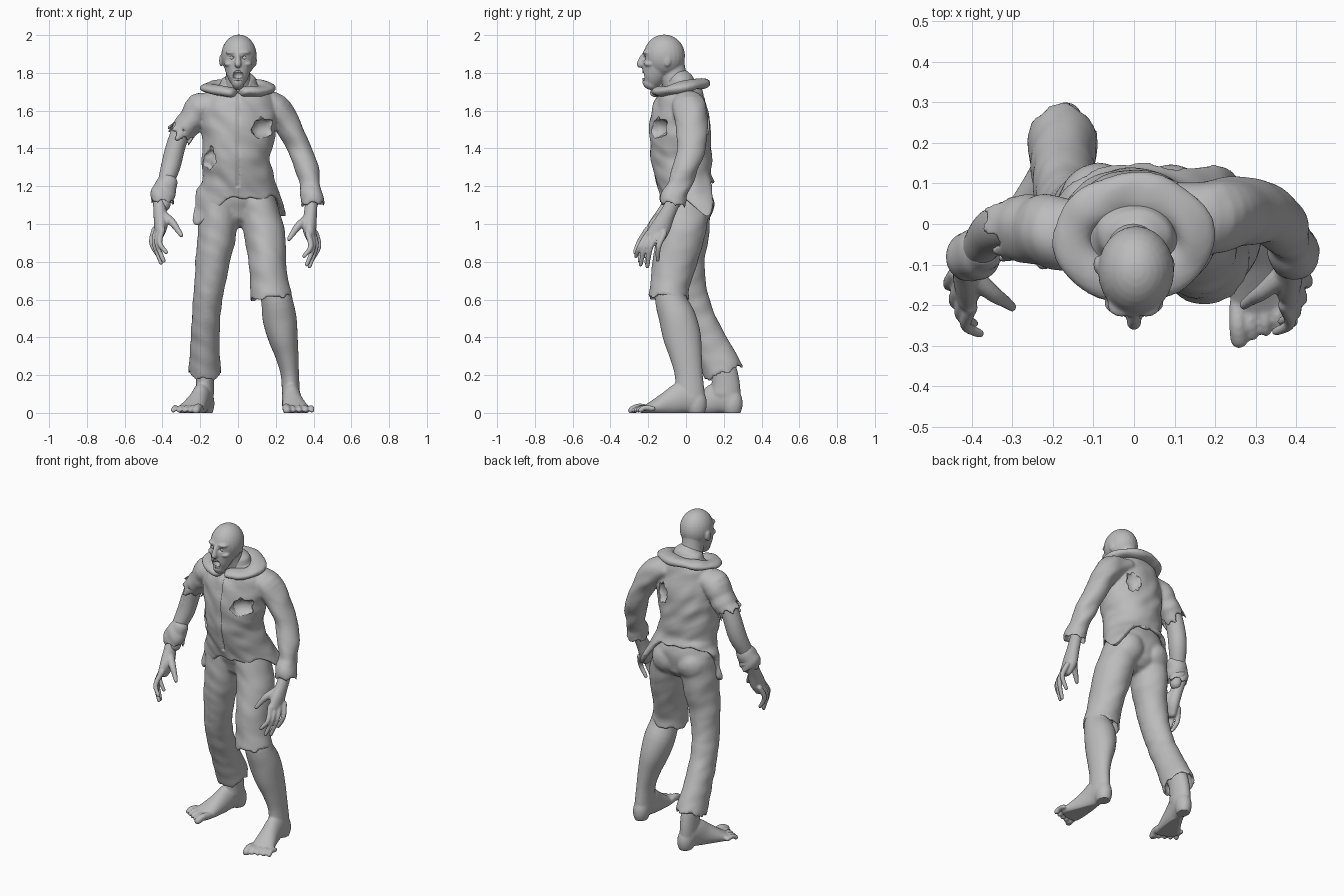
import bpy
import bmesh
from math import sin, cos, exp, pi, radians
from mathutils import Vector, Matrix, noise

if "Cube" in bpy.data.objects:
    bpy.data.objects.remove(bpy.data.objects["Cube"])
X, Y, Z = Vector((1, 0, 0)), Vector((0, 1, 0)), Vector((0, 0, 1))
GREY = (0.5, 0.5, 0.5, 1)
grey = bpy.data.materials.new("plain_grey")
grey.use_nodes = True
grey.diffuse_color = GREY
grey.node_tree.nodes["Principled BSDF"].inputs["Base Color"].default_value = GREY

def spline(points, steps=4):
    """Smooth path through points of (x, y, z, radius, radius)."""
    p = [Vector(q) for q in points]
    p = [p[0]] + p + [p[-1]]
    path = []
    for a, b, c, d in zip(p, p[1:], p[2:], p[3:]):
        for u in [k / steps for k in range(steps)]:
            path.append(b + (c - a) * (u / 2) + (a * 2 - b * 5 + c * 4 - d) * (u * u / 2)
                        + ((b - c) * 3 + d - a) * (u ** 3 / 2))
    return path + [p[-1]]

def tube(bm, points, ref=Y, hem=None, sides=28):
    """Loft along a path; second radius lies along ref. Ends are round, or a hollow hem."""
    path = spline(points)
    last = len(path) - 1
    rows = []
    for i, p in enumerate(path):
        t = Vector((path[min(i + 1, last)] - path[max(i - 1, 0)])[:3]).normalized()
        rows.append((Vector(p[:3]), t, p[3], p[4], {last: 1, last - 1: 0.5}.get(i, 0)))

    def dome(row, sign):
        c, t, r, q, _ = row
        return [(c + t * sign * min(r, q) * sin(a), t, r * cos(a), q * cos(a), 0) for a in (0.5, 1, 1.4)]

    start, end = dome(rows[0], -1)[::-1], dome(rows[-1], 1)
    if hem:
        end = [(c, t, r * 0.86, q * 0.86, w) for c, t, r, q, w in (rows[-1], rows[-5])]
    rings = []
    for c, t, r, q, w in start + rows + end:
        depth = (ref - t * t.dot(ref)).normalized()
        side = depth.cross(t)
        ring = []
        for a in [2 * pi * k / sides for k in range(sides)]:
            drop = hem(a) * w if hem and w else 0
            ring.append(bm.verts.new(c + t * drop + (side * r * cos(a) + depth * q * sin(a)) * (1 + 1.7 * drop)))
        rings.append(ring)
    for lo, hi in zip(rings, rings[1:]):
        for k in range(sides):
            bm.faces.new((lo[k - 1], lo[k], hi[k], hi[k - 1]))
    bm.faces.new(rings[0])
    bm.faces.new(rings[-1])

def ball(bm, centre, size):
    m = Matrix.Translation(centre) @ Matrix.Diagonal((*size, 1))
    bmesh.ops.create_uvsphere(bm, u_segments=24, v_segments=16, radius=1, matrix=m)

def carve(v, centre, size, ragged):
    """Push a vertex out of an ellipsoid to leave a hollow."""
    d = Vector([(a - b) / s for a, b, s in zip(v.co, centre, size)])
    edge = 1 + ragged * noise.noise(d.normalized() * 2)
    if 0 < d.length < edge:
        v.co = Vector([b + a * s for a, b, s in zip(d.normalized() * edge, centre, size)])

def sculpt(name, bm, voxel=0.01, hollows=(), folds=0, ragged=0, smooth=2, tweak=None):
    """Fuse the pieces into one skin, then soften, hollow out and wrinkle it."""
    bmesh.ops.recalc_face_normals(bm, faces=bm.faces)
    mesh = bpy.data.meshes.new(name)
    bm.to_mesh(mesh)
    ob = bpy.data.objects.new(name, mesh)
    bpy.context.collection.objects.link(ob)
    mod = ob.modifiers.new("fuse", 'REMESH')
    mod.mode, mod.voxel_size = 'VOXEL', voxel
    fused = bpy.data.meshes.new_from_object(ob.evaluated_get(bpy.context.evaluated_depsgraph_get()))
    ob.modifiers.clear()
    ob.data = fused
    bm.clear()
    bm.from_mesh(fused)
    for _ in range(smooth):
        bmesh.ops.smooth_vert(bm, verts=bm.verts, factor=0.5, use_axis_x=True, use_axis_y=True, use_axis_z=True)
    bm.normal_update()
    for v in bm.verts:
        x, y, z = v.co
        v.co += v.normal * folds * noise.noise(Vector((x * 9, y * 9, z * 14 + x * 8)))
        for centre, size in hollows:
            carve(v, centre, size, ragged)
        if tweak:
            tweak(v)
        v.co.z = max(v.co.z, 0)
    bm.to_mesh(fused)
    bm.free()
    fused.materials.append(grey)
    fused.shade_smooth()

def mirrored(points, shift=0):
    return [(-p[0], p[1] + shift, *p[2:]) for p in points]

def frayed(a):
    return 0.008 * sin(5 * a) + 0.005 * sin(11 * a + 1)

def tattered(a):
    return 0.02 * sin(3 * a) + 0.016 * sin(8 * a + 2)

def flap(a, degrees, narrow):
    return 0.16 * exp((cos(a - radians(degrees)) - 1) * narrow)

def coat_hem(a):
    return frayed(a) + flap(a, -35, 12) + flap(a, 160, 9)

def zip_groove(v):
    if abs(v.co.x) < 0.007 and v.co.y < -0.08 and v.co.z > 1.2:
        v.co.y += 0.012

# Jacket with one long and one torn sleeve, holed at chest, flank and back
ARM = [(.1, .01, 1.65, .06, .09), (.2, .02, 1.61, .08, .09), (.26, .03, 1.53, .07, .083), (.32, .03, 1.41, .062, .075)]
bm = bmesh.new()
tube(bm, [(0, -.025, 1.735, .1, .08), (0, -.02, 1.69, .165, .115), (0, -.03, 1.6, .2, .147), (0, -.03, 1.48, .195, .162),
          (-.01, -.025, 1.35, .18, .16), (0, -.012, 1.25, .187, .148), (0, .01, 1.18, .215, .15)], hem=coat_hem, sides=64)
tube(bm, ARM + [(.36, 0, 1.3, .06, .066), (.385, -.04, 1.2, .055, .06), (.39, -.06, 1.16, .062, .066),
                (.395, -.07, 1.1, .064, .068)], hem=frayed)
tube(bm, mirrored(ARM[:3] + [(.31, .03, 1.47, .073, .075)], -.04), hem=tattered, sides=48)
sculpt("jacket", bm, 0.008, [((.14, -.15, 1.51), (.068, .06, .058)), ((-.165, -.14, 1.34), (.052, .055, .07)),
                             ((.1, .115, 1.53), (.045, .045, .06))], 0.01, 0.4, 2, zip_groove)

# Flat collar, raised at the nape and open at the throat
bm = bmesh.new()
band = []
for a in [radians(12 + k * 336 / 12) for k in range(13)]:
    y = -cos(a)
    band.append((.154 * sin(a), -.036 + .11 * y, 1.721 + .024 * y, .05, .026))
tube(bm, band, ref=Z)
sculpt("collar", bm, 0.008, folds=0.012)

# Bare right forearm and its loose cuff
bm = bmesh.new()
tube(bm, mirrored([(.29, -.005, 1.53, .05, .055), (.33, -.01, 1.41, .052, .058), (.355, -.025, 1.31, .052, .056),
                   (.385, -.065, 1.2, .042, .045), (.39, -.085, 1.1, .034, .038)]))
sculpt("right_forearm", bm)
bm = bmesh.new()
tube(bm, mirrored([(.38, -.06, 1.21, .058, .06), (.395, -.075, 1.17, .065, .065), (.4, -.085, 1.11, .06, .062)]), hem=frayed)
sculpt("right_cuff", bm, 0.008, folds=0.015)

def hand(name, place):
    """Palm, four spread fingers and a thumb."""
    bm = bmesh.new()
    tube(bm, [(.39, -.06, 1.13, .032, .036), (.383, -.1, 1.05, .035, .042), (.378, -.135, .98, .037, .053),
              (.385, -.165, .93, .026, .052)])
    for k, (tip, low) in enumerate([(-.265, .83), (-.24, .785), (-.205, .775), (-.15, .81)]):
        root, out = -.2 + k * .028, k * .014
        tube(bm, [(.37 + out, root, .95, .016, .017), (.385 + out, (root + tip) / 2 - .012, .88, .0145, .0145),
                  (.35 + out, tip, low, .0115, .0115)], sides=14)
    tube(bm, [(.37, -.12, 1.03, .025, .027), (.32, -.165, .99, .021, .021), (.29, -.185, .95, .016, .016),
              (.27, -.2, .92, .012, .012)], sides=14)
    bm.transform(place)
    sculpt(name, bm, 0.006)

flip = Matrix.Scale(-1, 4, X)
hand("left_hand", Matrix())
hand("right_hand", Matrix.Translation((-.03, -.005, .02)) @ flip)

# Trousers: seat, a short torn left leg and a long right leg
bm = bmesh.new()
tube(bm, [(0, .01, 1.25, .16, .1), (0, .015, 1.16, .195, .125), (0, .02, 1.09, .17, .11)], sides=40)
for side in (-1, 1):
    ball(bm, (.09 * side, .055, 1.1), (.095, .095, .1))
tube(bm, [(.1, .01, 1.12, .1, .12), (.14, -.02, .95, .108, .12), (.155, -.06, .8, .1, .117), (.167, -.085, .68, .102, .103),
          (.175, -.09, .605, .113, .11)], hem=frayed, sides=40)
tube(bm, [(-.1, .01, 1.12, .1, .12), (-.112, .005, .95, .102, .118), (-.135, 0, .8, .09, .1), (-.16, .03, .6, .076, .09),
          (-.175, .11, .4, .077, .092), (-.175, .175, .27, .084, .103), (-.176, .2, .21, .088, .108)], hem=frayed, sides=40)
sculpt("trousers", bm, folds=0.005)

def foot(bm, place):
    """Heel, high instep and five toes."""
    ball(bm, (.28, .055, .05), (.047, .056, .08))
    tube(bm, [(.28, .04, .08, .08, .048), (.282, -.02, .08, .084, .05), (.288, -.08, .055, .07, .055),
              (.302, -.16, .028, .045, .068), (.315, -.21, .015, .028, .074)], ref=X)
    for k in range(5):
        x, r = .256 + k * .033, (.022 if k == 0 else .0145)
        tube(bm, [(x, -.2 + k * .006, .022, r, r), (x, -.25 + k * .008, .028, r, r),
                  (x + .003, -.285 + k * .011, .014, r, r)], ref=X, sides=14)
    bm.transform(place)

# Bare left leg from the knee, and right leg from inside the trousers
bm = bmesh.new()
foot(bm, Matrix())
tube(bm, [(.18, -.08, .72, .08, .08), (.205, -.08, .6, .083, .084), (.22, -.045, .5, .09, .098), (.238, -.02, .4, .079, .1),
          (.26, 0, .3, .061, .085), (.275, .015, .2, .048, .074), (.28, .02, .1, .048, .08)])
sculpt("left_leg", bm, 0.006, smooth=3)
bm = bmesh.new()
heel = Vector((-.28, .05, 0))
turn = Matrix.Translation(heel) @ Matrix.Rotation(radians(-12), 4, 'Z') @ Matrix.Translation(-heel)
foot(bm, Matrix.Translation((.107, .19, 0)) @ turn @ flip)
tube(bm, [(-.175, .12, .38, .055, .07), (-.175, .19, .25, .05, .07), (-.175, .21, .16, .048, .074), (-.175, .21, .1, .048, .08)])
sculpt("right_leg", bm, 0.006, smooth=3)

# Head: skull, face, neck, nose, brow, cheeks and ears, with sunken eyes and open mouth
bm = bmesh.new()
ball(bm, (.005, -.115, 1.89), (.094, .11, .113))
tube(bm, [(0, -.14, 1.9, .08, .085), (0, -.155, 1.83, .072, .08), (0, -.175, 1.775, .054, .06), (0, -.19, 1.745, .034, .044)])
tube(bm, [(0, -.08, 1.86, .062, .07), (0, -.06, 1.77, .066, .07), (0, -.02, 1.68, .09, .088)])
tube(bm, [(0, -.218, 1.9, .012, .014), (0, -.234, 1.87, .014, .018), (0, -.242, 1.845, .019, .02)], sides=14)
for side in (-1, 1):
    ball(bm, (.03 * side, -.2, 1.908), (.036, .03, .014))
    ball(bm, (.046 * side, -.19, 1.847), (.028, .032, .016))
    ball(bm, (.09 * side, -.1, 1.865), (.01, .022, .032))
hollows = [((s * .034, -.243, 1.88), (.022, .034, .016)) for s in (-1, 1)]
hollows += [((s * .088, -.22, 1.805), (.03, .035, .032)) for s in (-1, 1)]
sculpt("head", bm, 0.005, hollows + [((0, -.25, 1.785), (.03, .06, .03))], smooth=4)
bm = bmesh.new()
for side in (-1, 1):
    ball(bm, (.034 * side, -.205, 1.88), (.016, .014, .013))
sculpt("eyes", bm, 0.004)

# Teeth along both jaws
bm = bmesh.new()
for k in range(-2, 3):
    for z in (1.806, 1.766):
        ball(bm, (k * .009, -.226 + abs(k) * .003, z), (.005, .006, .009))
sculpt("teeth", bm, 0.003, smooth=1)
